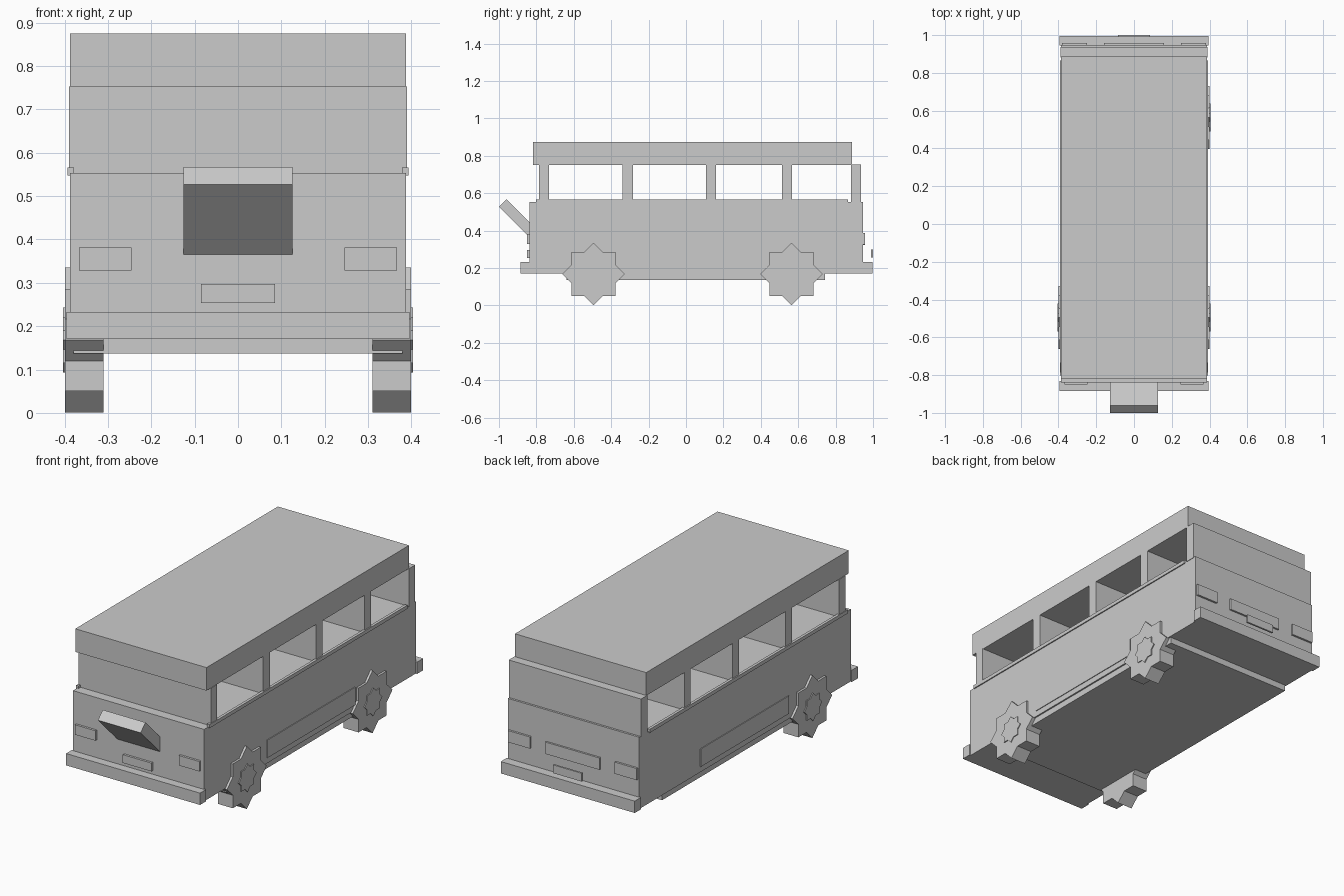
import bpy, bmesh
from math import cos, sin, pi, radians
from mathutils import Matrix, Vector

if "Cube" in bpy.data.objects:
    bpy.data.objects.remove(bpy.data.objects["Cube"])


def finish(name, bm):
    bmesh.ops.recalc_face_normals(bm, faces=bm.faces)
    me = bpy.data.meshes.new(name)
    bm.to_mesh(me)
    bm.free()
    ob = bpy.data.objects.new(name, me)
    bpy.context.collection.objects.link(ob)
    return ob


def box(name, x, y, z):
    """Box from (min, max) ranges."""
    bm = bmesh.new()
    size = Vector((x[1] - x[0], y[1] - y[0], z[1] - z[0]))
    mid = Vector((x[0] + x[1], y[0] + y[1], z[0] + z[1])) / 2
    bmesh.ops.create_cube(bm, size=1, matrix=Matrix.Translation(mid) @ Matrix.Diagonal(size.to_4d()))
    return finish(name, bm)


def pair(name, x, y, z):
    """The same box on both sides."""
    box(name + "_right", x, y, z)
    box(name + "_left", (-x[1], -x[0]), y, z)


def star(name, x0, x1, y, z, r):
    """Eight-pointed star prism along x (two crossed squares)."""
    inner = r * cos(pi / 4) / cos(pi / 8)
    bm = bmesh.new()
    ring = []
    for i in range(16):
        a, q = i * pi / 8, (inner if i % 2 else r)
        ring.append(bm.verts.new((x0, y + q * cos(a), z + q * sin(a))))
    face = bm.faces.new(ring)
    ext = bmesh.ops.extrude_face_region(bm, geom=[face], use_keep_orig=True)
    moved = [v for v in ext["geom"] if isinstance(v, bmesh.types.BMVert)]
    bmesh.ops.translate(bm, verts=moved, vec=(x1 - x0, 0, 0))
    return finish(name, bm)


# Main shell
box("lower_body", (-0.387, 0.387), (-0.838, 0.947), (0.17, 0.553))
box("underbody", (-0.379, 0.379), (-0.638, 0.743), (0.137, 0.172))
box("roof", (-0.387, 0.387), (-0.818, 0.888), (0.752, 0.875))

# Full-width walls that carry the roof
for i, (a, b) in enumerate([(-0.786, -0.733), (-0.34, -0.284), (0.106, 0.16),
                            (0.513, 0.567), (0.882, 0.936)]):
    w = 0.39 if i in (0, 4) else 0.387
    box(f"window_wall_{i + 1}", (-w, w), (a, b), (0.55, 0.753))

# Side trim
pair("waist_strip", (0.378, 0.393), (-0.802, 0.866), (0.547, 0.566))
pair("side_panel", (0.38, 0.391), (-0.31, 0.433), (0.20, 0.295))

# Bumpers
box("front_bumper", (-0.395, 0.395), (-0.884, -0.832), (0.17, 0.233))
box("rear_bumper", (-0.395, 0.395), (0.944, 0.996), (0.17, 0.233))

# Front lights and plates
pair("headlight", (0.246, 0.367), (-0.85, -0.83), (0.328, 0.381))
box("front_plate", (-0.085, 0.085), (-0.85, -0.83), (0.253, 0.297))
pair("tail_light", (0.25, 0.38), (0.94, 0.958), (0.326, 0.388))
box("rear_panel", (-0.16, 0.16), (0.94, 0.957), (0.322, 0.385))
box("rear_plate", (-0.085, 0.085), (0.99, 1.0), (0.256, 0.3))

# Tilted lid leaning out of the front
lid = box("front_lid", (-0.126, 0.126), (-0.0285, 0.0285), (-0.3, 0))
lid.rotation_euler = (radians(45), 0, 0)
lid.location = (0, -0.98, 0.547)

# Wheels with hubs (the rear left one is absent)
for name, side, y in [("front_right", 1, -0.495), ("front_left", -1, -0.495),
                      ("rear_right", 1, 0.564)]:
    star(name + "_wheel", side * 0.31, side * 0.399, y, 0.168, 0.167)
    star(name + "_hub", side * 0.38, side * 0.404, y, 0.168, 0.075)
